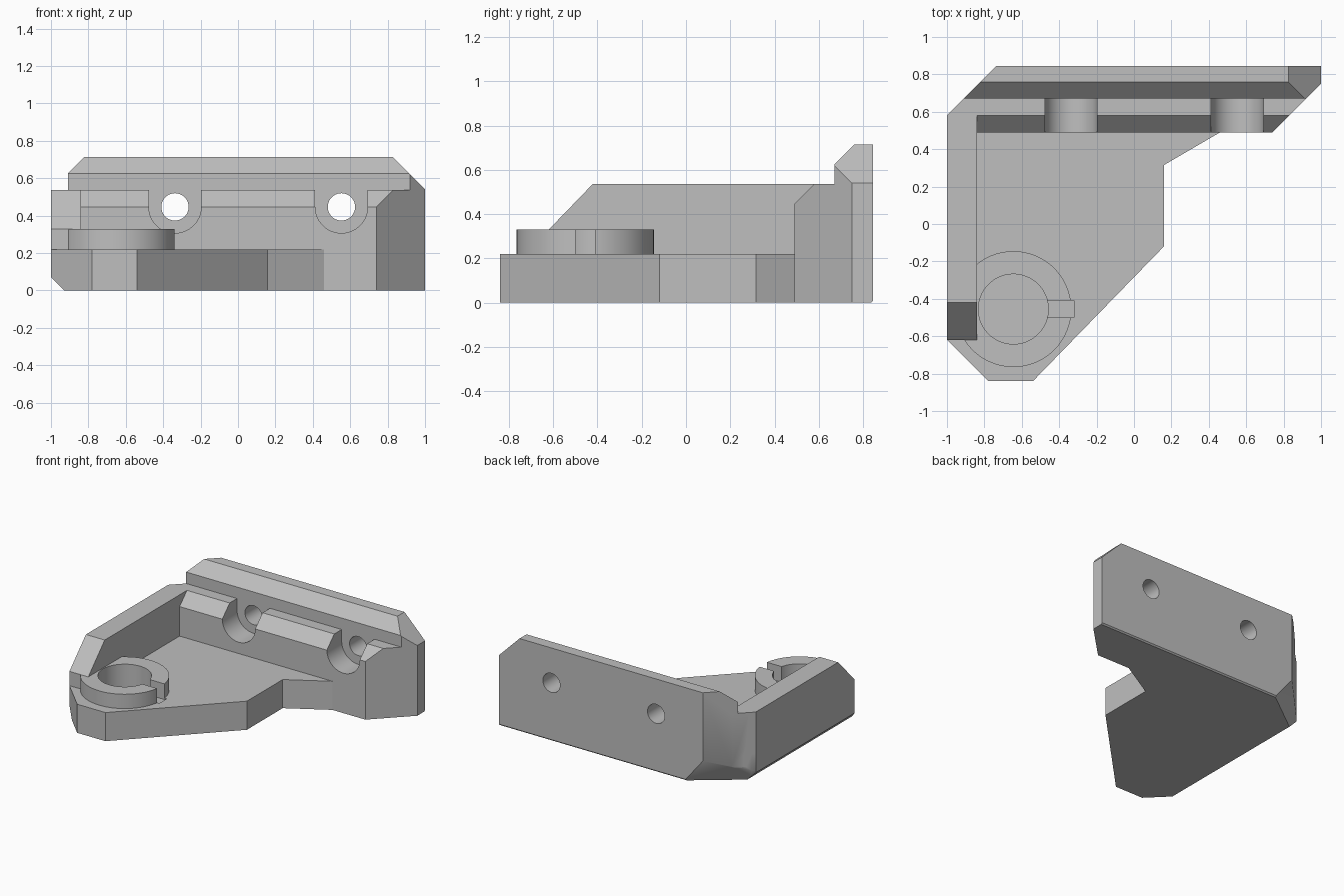
import bpy, bmesh, math
from mathutils import Vector, Matrix

cube = bpy.data.objects.get("Cube")
if cube:
    bpy.data.objects.remove(cube, do_unlink=True)

grey = bpy.data.materials.new("plain_grey")
grey.use_nodes = True
colour = (0.52, 0.52, 0.52, 1)
grey.diffuse_color = colour
grey.node_tree.nodes["Principled BSDF"].inputs["Base Color"].default_value = colour


def finish(name, bm):
    bmesh.ops.recalc_face_normals(bm, faces=bm.faces)
    mesh = bpy.data.meshes.new(name)
    bm.to_mesh(mesh)
    bm.free()
    mesh.materials.append(grey)
    ob = bpy.data.objects.new(name, mesh)
    bpy.context.collection.objects.link(ob)
    return ob


def prism(name, profile, axis, lo, hi, planes=()):
    """Extrude a 2D profile along x or z, then trim it with (point, outward normal) planes."""
    bm = bmesh.new()
    place = (lambda a, b, t: (t, a, b)) if axis == "x" else (lambda a, b, t: (a, b, t))
    face = bm.faces.new([bm.verts.new(place(a, b, lo)) for a, b in profile])
    new = bmesh.ops.extrude_face_region(bm, geom=[face])["geom"]
    shift = Vector(place(0, 0, hi - lo))
    bmesh.ops.translate(bm, vec=shift, verts=[v for v in new if isinstance(v, bmesh.types.BMVert)])
    bmesh.ops.recalc_face_normals(bm, faces=bm.faces)
    for point, normal in planes:
        bmesh.ops.bisect_plane(bm, geom=bm.verts[:] + bm.edges[:] + bm.faces[:], dist=1e-5,
                               plane_co=point, plane_no=normal, clear_outer=True)
        rim = [e for e in bm.edges if e.is_boundary]
        if rim:
            bmesh.ops.holes_fill(bm, edges=rim, sides=0)
    return finish(name, bm)


def box(name, x, y, z):
    return prism(name, [(x[0], y[0]), (x[1], y[0]), (x[1], y[1]), (x[0], y[1])], "z", *z)


def cylinder(name, centre, radius, depth, along_y=False):
    bm = bmesh.new()
    turn = Matrix.Rotation(math.pi / 2, 4, "X") if along_y else Matrix()
    bmesh.ops.create_cone(bm, cap_ends=True, segments=64, radius1=radius, radius2=radius,
                          depth=depth, matrix=Matrix.Translation(centre) @ turn)
    return finish(name, bm)


def combine(body, other, operation):
    mod = body.modifiers.new("join", "BOOLEAN")
    mod.object, mod.operation, mod.solver = other, operation, "EXACT"
    bpy.context.view_layer.objects.active = body
    bpy.ops.object.modifier_apply(modifier=mod.name)
    bpy.data.objects.remove(other, do_unlink=True)


# Trimming planes shared by the parts
left_corner = ((-1, 0.58, 0), (-1, 1, 0))
right_corner = ((1, 0.75, 0), (1, -1, 0))
right_top = ((1, 0, 0.54), (1, 0, 1))
under_left = ((-0.93, 0, 0), (-1, 0, -1))
under_corner = ((-0.58, 0.845, 0), (-0.504, 0.674, -0.411))
under_back = ((0, 0.835, 0), (0, 1, -1))
under = [under_left, under_corner, under_back]

# Floor plate
outline = [(-1, 0.58), (-0.98, 0.6), (0.46, 0.6), (0.46, 0.49), (0.16, 0.315), (0.16, -0.12),
           (-0.54, -0.84), (-0.78, -0.84), (-1, -0.62)]
body = prism("bracket_body", outline, "z", 0, 0.22, under)

# Stepped rear mounting wall
section = [(0.49, 0), (0.845, 0), (0.845, 0.715), (0.76, 0.715), (0.67, 0.625),
           (0.67, 0.537), (0.58, 0.537), (0.49, 0.447)]
wall = prism("rear_wall", section, "x", -1, 1, [left_corner, right_corner, right_top] + under)
combine(body, wall, "UNION")

# Side wall with sloping front end
section = [(-0.62, 0.12), (-0.62, 0.33), (-0.42, 0.537), (0.7, 0.537), (0.7, 0.12)]
combine(body, prism("side_wall", section, "x", -1, -0.84, [left_corner] + under), "UNION")

# Split clamping ring with a blind socket
cx, cy = -0.645, -0.455
combine(body, cylinder("ring", (cx, cy, 0.265), 0.31, 0.13), "UNION")
combine(body, cylinder("socket", (cx, cy, 0.24), 0.187, 0.4), "DIFFERENCE")
combine(body, box("ring_slot", (cx + 0.1, -0.32), (cy - 0.045, cy + 0.045), (0.21, 0.5)), "DIFFERENCE")

# Bolt holes with open-topped recesses
for x in (-0.337, 0.553):
    z, r = 0.447, 0.14
    arc = [(x + r * math.cos(a), z + r * math.sin(a))
           for a in (math.pi + math.pi * i / 32 for i in range(33))]
    recess = prism("bolt_recess", arc + [(x + r, 0.6), (x - r, 0.6)], "z", -0.67, -0.4)
    recess.data.transform(Matrix.Rotation(math.pi / 2, 4, "X"))
    combine(body, recess, "DIFFERENCE")
    combine(body, cylinder("bolt_hole", (x, 0.7, z), 0.073, 0.6, True), "DIFFERENCE")

# Crisp edges, smooth round walls
bpy.ops.object.select_all(action="DESELECT")
body.select_set(True)
bpy.context.view_layer.objects.active = body
bpy.ops.object.shade_smooth_by_angle(angle=math.radians(30))
